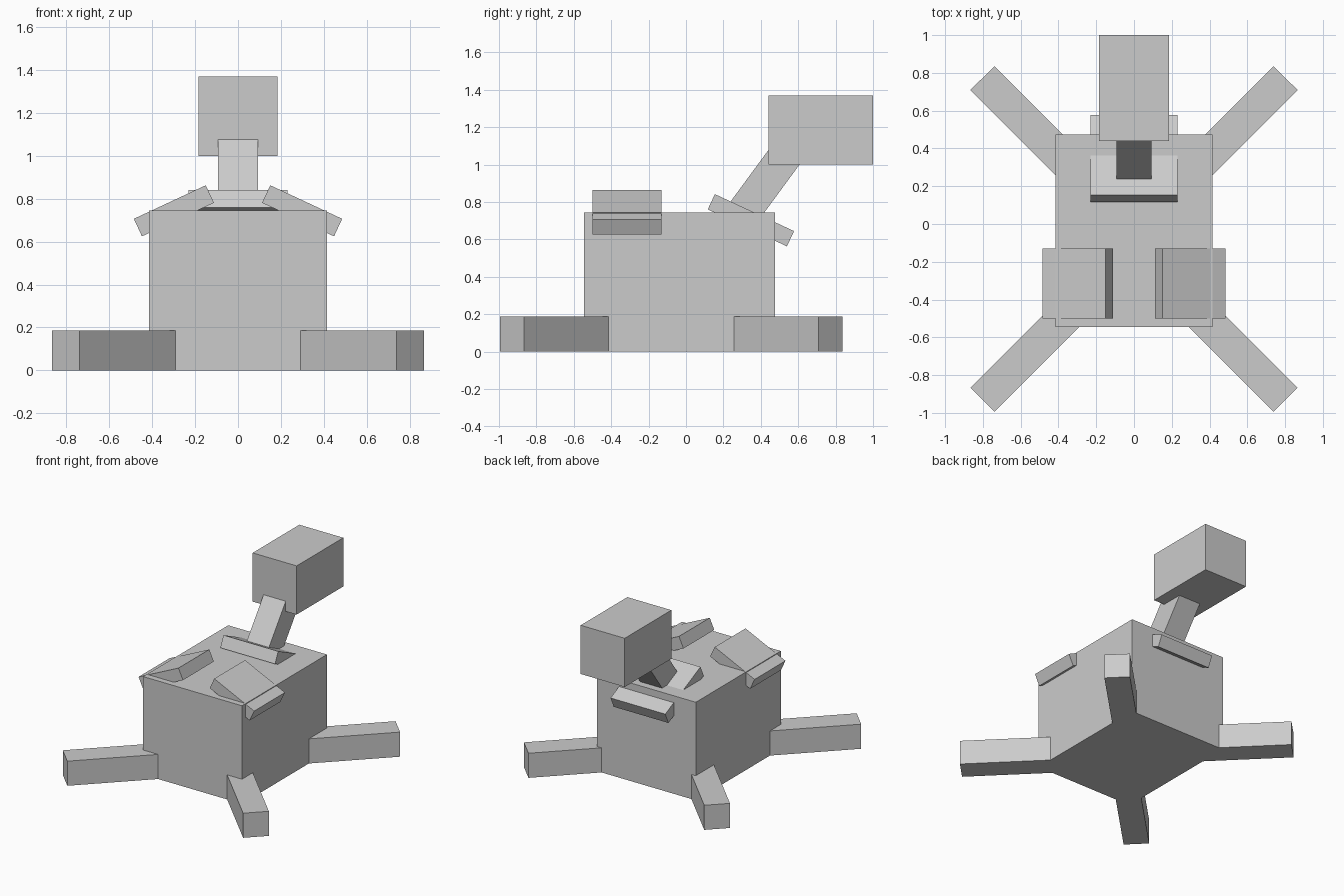
import bpy
from math import radians, sqrt

if "Cube" in bpy.data.objects:
    bpy.data.objects.remove(bpy.data.objects["Cube"])


def box(name, size, centre, rot=(0, 0, 0)):
    """Add a box with given full dimensions, centre and rotation in degrees."""
    bpy.ops.mesh.primitive_cube_add(size=1, location=centre,
                                    rotation=[radians(a) for a in rot])
    ob = bpy.context.object
    ob.name = name
    ob.scale = size
    bpy.ops.object.transform_apply(location=False, rotation=False, scale=True)
    return ob


# Body and head
box("body", (0.83, 1.02, 0.745), (0, -0.035, 0.3725))
box("head", (0.37, 0.56, 0.37), (0, 0.72, 1.185))

# Neck leaning towards the back, sunk into body and head
box("neck", (0.186, 0.18, 0.54), (0, 0.418, 0.895), (-36.3, 0, 0))

# Tilted collar plate at the neck base
box("collar", (0.46, 0.467, 0.09), (0, 0.347, 0.7025), (-25, 0, 0))

LEG = 0.75
for side, sx in (("right", 1), ("left", -1)):
    # Tilted shoulder plates
    box(f"shoulder_plate_{side}", (0.37, 0.37, 0.09),
        (sx * 0.299, -0.315, 0.744), (0, sx * 25, 0))
    # Diagonal legs, placed from the middle of their outer ends
    for end, sy, y_end in (("front", -1, -0.93), ("back", 1, 0.7725)):
        d = LEG / 2 / sqrt(2)
        box(f"{end}_leg_{side}", (LEG, 0.18, 0.187),
            (sx * (0.8025 - d), y_end - sy * d, 0.0935), (0, 0, sx * sy * 45))
